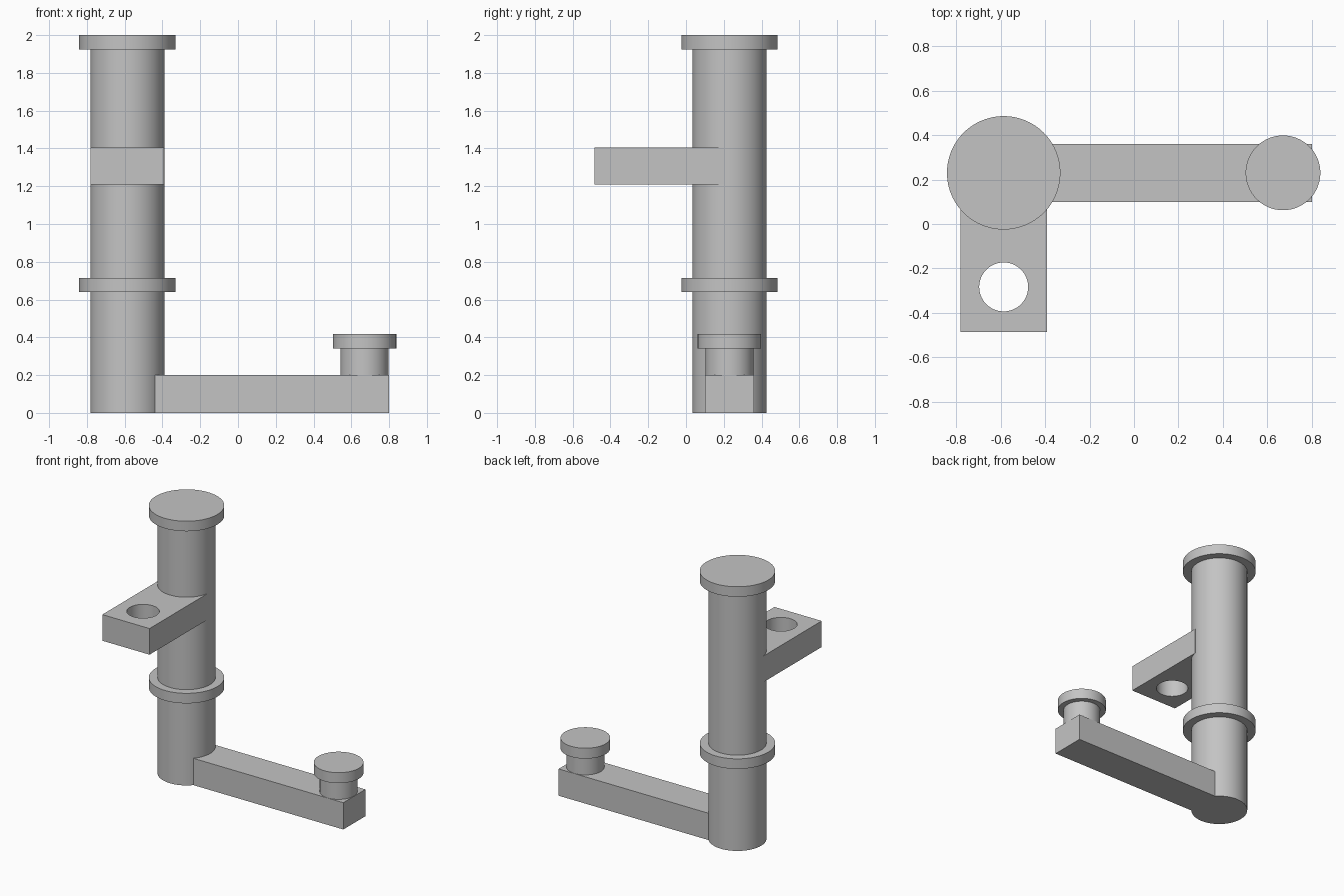
import bpy
import math

default = bpy.data.objects.get("Cube")
if default:
    bpy.data.objects.remove(default, do_unlink=True)

grey = bpy.data.materials.new("plain_grey")
grey.use_nodes = True
colour = (0.55, 0.55, 0.55, 1)
grey.diffuse_color = colour
grey.node_tree.nodes["Principled BSDF"].inputs["Base Color"].default_value = colour


def finish(obj, name):
    obj.name = name
    obj.data.materials.append(grey)
    return obj


def box(name, x, y, z):
    """Box spanning the given (low, high) ranges."""
    spans = (x, y, z)
    bpy.ops.mesh.primitive_cube_add(size=1, location=[(a + b) / 2 for a, b in spans])
    obj = bpy.context.object
    obj.scale = [b - a for a, b in spans]
    bpy.ops.object.transform_apply(location=False, rotation=False, scale=True)
    return finish(obj, name)


def cylinder(name, centre, radius, low, high):
    bpy.ops.mesh.primitive_cylinder_add(
        vertices=96, radius=radius, depth=high - low,
        location=(*centre, (low + high) / 2))
    bpy.ops.object.shade_smooth_by_angle(angle=math.radians(30))
    return finish(bpy.context.object, name)


post = (-0.586, 0.23)
peg = (0.67, 0.23)

# Upright column with its two flanges
cylinder("column", post, 0.196, 0, 1.96)
cylinder("middle_flange", post, 0.255, 0.64, 0.715)
cylinder("top_flange", post, 0.255, 1.925, 2)

# Foot arm and the headed peg at its end
box("foot_arm", (post[0], 0.8), (0.1, 0.36), (0, 0.2))
cylinder("peg_stem", peg, 0.128, 0.18, 0.38)
cylinder("peg_head", peg, 0.168, 0.34, 0.418)

# Front bracket with a round through-hole
bracket = box("bracket", (post[0] - 0.195, post[0] + 0.195), (-0.485, 0.2), (1.21, 1.405))
cutter = cylinder("bracket_hole_cutter", (post[0], -0.283), 0.11, 1.1, 1.5)
cutter.hide_render = True
cutter.hide_viewport = True
cut = bracket.modifiers.new("hole", "BOOLEAN")
cut.operation = "DIFFERENCE"
cut.object = cutter
cut.solver = "EXACT"
bpy.context.view_layer.objects.active = bracket
bpy.ops.object.select_all(action="DESELECT")
bracket.select_set(True)
bpy.ops.object.modifier_apply(modifier="hole")
bpy.ops.object.shade_smooth_by_angle(angle=math.radians(30))
bpy.data.objects.remove(cutter, do_unlink=True)
